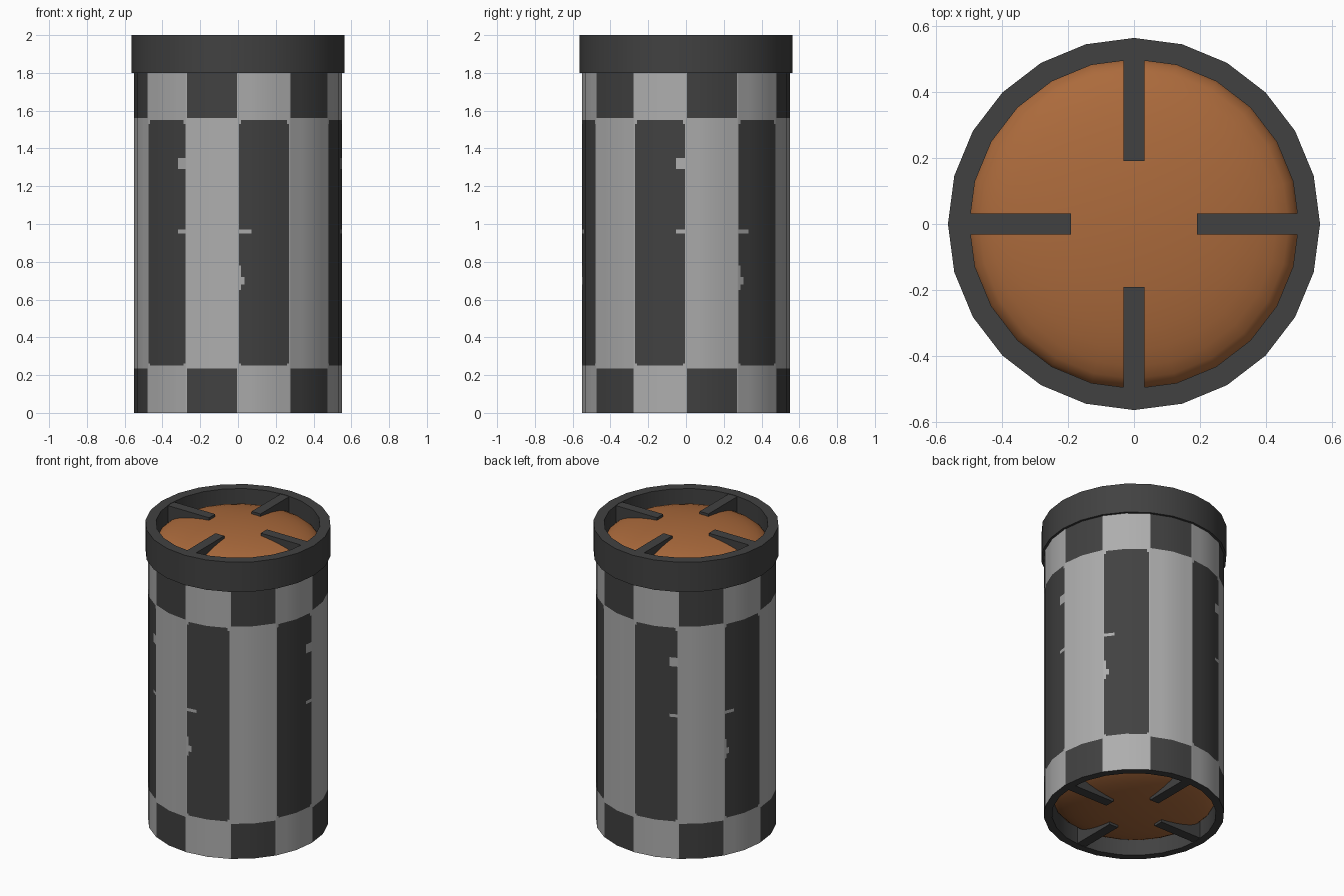
import bpy, bmesh, math

if "Cube" in bpy.data.objects:
    bpy.data.objects.remove(bpy.data.objects["Cube"])

N = 24            # sides of every round part
R = 0.55          # canister wall radius

def material(name, rgb):
    m = bpy.data.materials.new(name)
    m.diffuse_color = (*rgb, 1)
    m.use_nodes = True
    m.node_tree.nodes["Principled BSDF"].inputs["Base Color"].default_value = m.diffuse_color
    return m

DARK = material("dark_grey", (0.053, 0.053, 0.053))
LIGHT = material("light_grey", (0.42, 0.42, 0.42))
BROWN = material("rust_brown", (0.41, 0.145, 0.045))

def finish(name, bm, mats, smooth=True):
    me = bpy.data.meshes.new(name)
    bm.to_mesh(me)
    bm.free()
    for m in mats:
        me.materials.append(m)
    ob = bpy.data.objects.new(name, me)
    bpy.context.collection.objects.link(ob)
    if smooth:
        bpy.context.view_layer.objects.active = ob
        ob.select_set(True)
        bpy.ops.object.shade_smooth_by_angle(angle=math.radians(30))
        ob.select_set(False)
    return ob

def corner(i, r):
    a = math.tau * i / N
    return r * math.cos(a), r * math.sin(a)

def lathe(name, profile, mat, closed=False):
    """Revolve (r, z) points; r == 0 collapses to a pole."""
    bm = bmesh.new()
    rings = [[bm.verts.new((*corner(i, r), z)) for i in range(N)] for r, z in profile]
    pairs = list(zip(rings, rings[1:])) + ([(rings[-1], rings[0])] if closed else [])
    for a, b in pairs:
        for i in range(N):
            j = (i + 1) % N
            bm.faces.new((a[i], a[j], b[j], b[i]))
    bmesh.ops.remove_doubles(bm, verts=bm.verts, dist=1e-5)
    bmesh.ops.recalc_face_normals(bm, faces=bm.faces)
    return finish(name, bm, [mat])

# Worn checker paint: k = 30 degree column, v = 0..2 across it, z = height
def is_dark(k, v, z):
    if z < 0.235 or z > 1.56:
        return k % 2 == 0 and 0.03 < v < 1.97
    if k % 2 == 0 or not 0.25 < z < 1.55 or not 0.03 < v < 1.97:
        return False
    if (z < 0.262 or z > 1.53) and not 0.12 < v < 1.88:      # rounded corners
        return False
    if k % 4 == 3:                                            # chips on right edge
        return not ((1.29 < z < 1.35 and v > 1.62) or (0.95 < z < 0.97 and v > 1.62))
    return not ((0.95 < z < 0.97 and v < 0.5) or             # chips on left edge
                (0.68 < z < 0.72 and v < 0.25) or (0.65 < z < 0.78 and v < 0.12))

# Painted outer wall, split along the paint edges
zs = [0, 0.235, 0.25, 0.262, 0.65, 0.68, 0.72, 0.78, 0.95, 0.97,
      1.29, 1.35, 1.53, 1.55, 1.56, 1.8]
vs = [0, 0.03, 0.12, 0.25, 0.5, 1, 1.62, 1.88, 1.97]
bm = bmesh.new()
cols = []
for k in range(N // 2):
    for n, v in enumerate(vs):
        side = int(v)
        (x0, y0), (x1, y1) = corner(2 * k + side, R), corner(2 * k + side + 1, R)
        t = v - side
        x, y = x0 + (x1 - x0) * t, y0 + (y1 - y0) * t
        mid = (v + (vs + [2])[n + 1]) / 2
        cols.append((k, mid, [bm.verts.new((x, y, z)) for z in zs]))
for c, (k, v, a) in enumerate(cols):
    b = cols[(c + 1) % len(cols)][2]
    for i in range(len(zs) - 1):
        f = bm.faces.new((a[i], b[i], b[i + 1], a[i + 1]))
        f.material_index = 0 if is_dark(k, v, (zs[i] + zs[i + 1]) / 2) else 1
finish("painted_wall", bm, [DARK, LIGHT])

# Bottom rim with inner wall, and the wider top collar
lathe("bottom_rim", [(R, 0), (0.5, 0), (0.5, 0.2)], DARK)
lathe("top_collar", [(0.565, 1.8), (0.565, 2), (0.5, 2), (0.5, 1.8)], DARK, closed=True)

# Domed end plates and four retaining fins at each end
for end, base, sign in (("top", 2, 1), ("bottom", 0, -1)):
    arc = [math.radians(a) for a in range(0, 91, 10)]
    prof = [(0.5 * math.cos(a) if a < 1.57 else 0,
             base - sign * 0.13 + sign * 0.12 * math.sin(a)) for a in arc]
    dome = lathe(end + "_dome", prof, BROWN)
    if (dome.data.polygons[-1].normal.z > 0) != (sign > 0):
        dome.data.flip_normals()
    bm = bmesh.new()
    for q in range(4):
        ca, sa = math.cos(q * math.pi / 2), math.sin(q * math.pi / 2)
        for v in bmesh.ops.create_cube(bm, size=1)["verts"]:
            r, w = 0.347 + v.co.x * 0.31, v.co.y * 0.065
            z = base - sign * 0.075 + v.co.z * 0.144
            v.co = (r * ca - w * sa, r * sa + w * ca, z)
    finish(end + "_fins", bm, [DARK], smooth=False)
